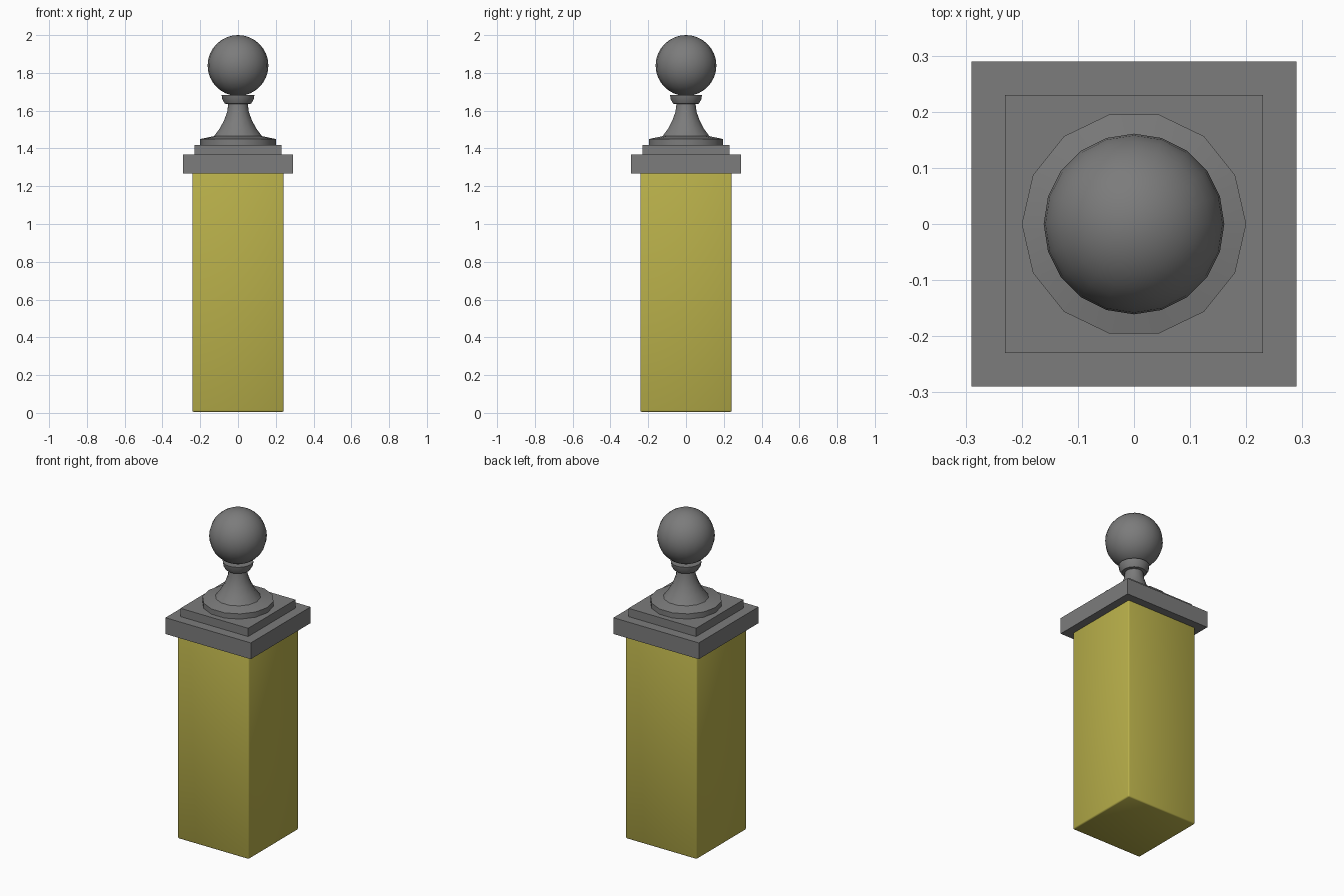
import bpy, bmesh
from math import radians, cos, sin, tau

if "Cube" in bpy.data.objects:
    bpy.data.objects.remove(bpy.data.objects["Cube"], do_unlink=True)


def material(name, colour):
    mat = bpy.data.materials.new(name)
    mat.use_nodes = True
    mat.diffuse_color = colour
    mat.node_tree.nodes["Principled BSDF"].inputs["Base Color"].default_value = colour
    return mat


def add_object(name, bm, mat, smooth_angle=None):
    bmesh.ops.recalc_face_normals(bm, faces=bm.faces)
    mesh = bpy.data.meshes.new(name)
    bm.to_mesh(mesh)
    bm.free()
    mesh.materials.append(mat)
    obj = bpy.data.objects.new(name, mesh)
    bpy.context.collection.objects.link(obj)
    if smooth_angle:
        bpy.ops.object.select_all(action="DESELECT")
        obj.select_set(True)
        bpy.context.view_layer.objects.active = obj
        bpy.ops.object.shade_smooth_by_angle(angle=radians(smooth_angle))
    return obj


def square_block(name, half, bottom, top, mat, bevel=0):
    bm = bmesh.new()
    bmesh.ops.create_cube(bm, size=1)
    for v in bm.verts:
        v.co.x *= 2 * half
        v.co.y *= 2 * half
        v.co.z = top if v.co.z > 0 else bottom
    if bevel:
        bmesh.ops.bevel(bm, geom=bm.edges[:], offset=bevel, segments=2,
                        profile=0.5, affect="EDGES")
    return add_object(name, bm, mat, 50 if bevel else None)


def turned(name, profile, sides, mat):
    bm = bmesh.new()
    rings = [[bm.verts.new((r * cos(tau * i / sides), r * sin(tau * i / sides), z))
              for i in range(sides)] for r, z in profile]
    for low, high in zip(rings, rings[1:]):
        for i in range(sides):
            j = (i + 1) % sides
            bm.faces.new((low[i], low[j], high[j], high[i]))
    bm.faces.new(rings[0])
    bm.faces.new(rings[-1])
    return add_object(name, bm, mat, 40)


grey = material("grey stone", (0.2, 0.2, 0.2, 1))
yellow = material("ochre yellow", (0.48, 0.43, 0.068, 1))

# Square shaft and stepped cap
square_block("pillar_shaft", 0.242, 0.005, 1.27, yellow, bevel=0.008)
square_block("cap_slab", 0.29, 1.267, 1.367, grey)
square_block("cap_step", 0.23, 1.367, 1.418, grey)

# Flared pedestal with a collar under the ball
turned("finial_pedestal", [
    (0.2, 1.418), (0.2, 1.45), (0.127, 1.465), (0.097, 1.505), (0.073, 1.55),
    (0.057, 1.595), (0.052, 1.635), (0.07, 1.637), (0.083, 1.66),
    (0.087, 1.683), (0.06, 1.683)], 14, grey)

# Ball
bm = bmesh.new()
bmesh.ops.create_uvsphere(bm, u_segments=20, v_segments=16, radius=0.161)
bmesh.ops.translate(bm, verts=bm.verts, vec=(0, 0, 1.839))
add_object("finial_ball", bm, grey, 60)
